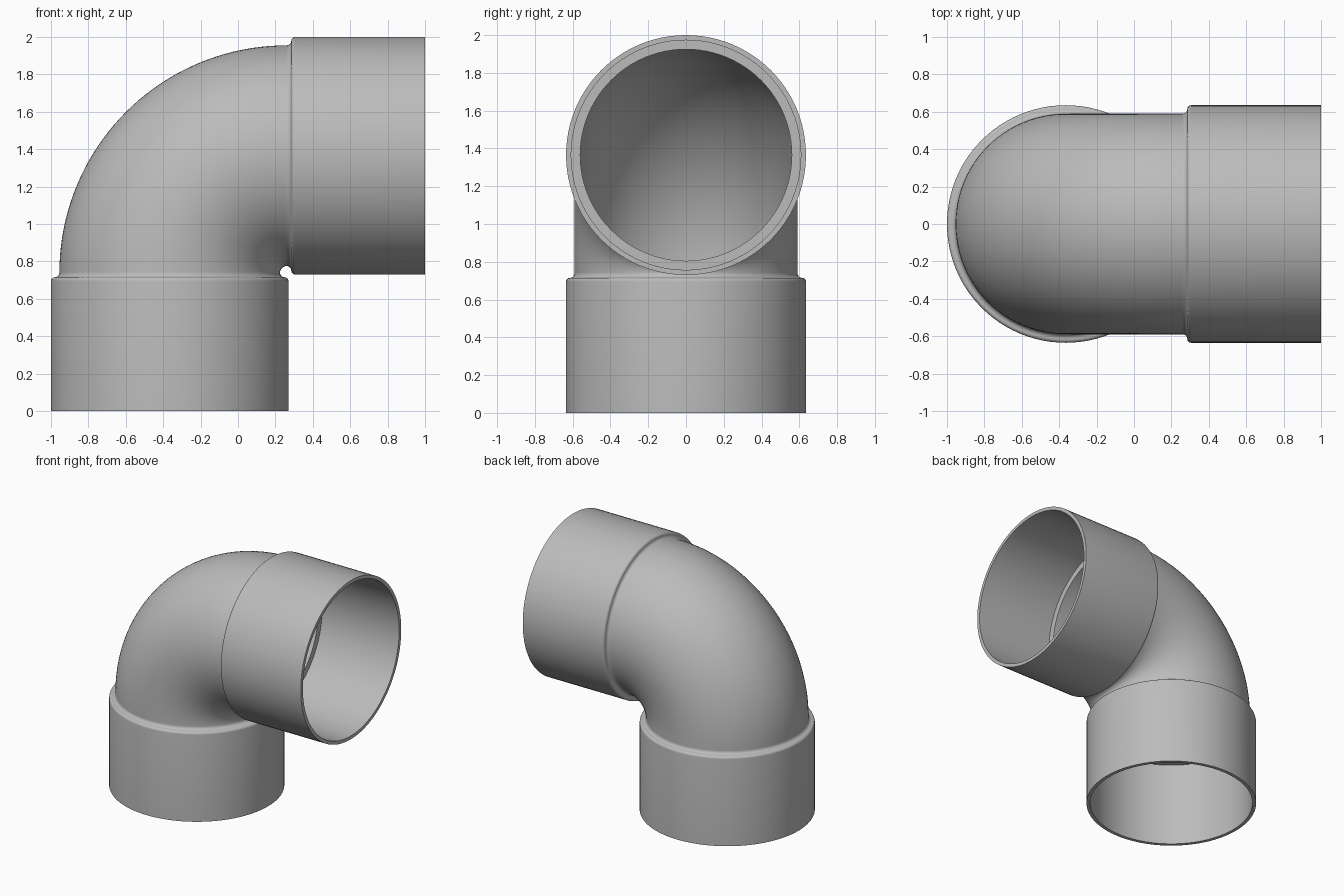
import bpy, bmesh, math
from mathutils import Matrix, Vector

if "Cube" in bpy.data.objects:
    bpy.data.objects.remove(bpy.data.objects["Cube"], do_unlink=True)

SEGMENTS = 96
OUTER, INNER = 0.59, 0.56          # elbow wall radii
SOCKET_OUTER, SOCKET_INNER = 0.635, 0.608
AXIS_X, AXIS_Z = -0.365, 1.365     # the two pipe centrelines
JOIN = 0.74                        # where a socket meets the elbow

grey = bpy.data.materials.new("pipe grey")
grey.use_nodes = True
colour = (0.5, 0.5, 0.5, 1)
grey.diffuse_color = colour
grey.node_tree.nodes["Principled BSDF"].inputs["Base Color"].default_value = colour


def finish(name, bm, matrix=Matrix()):
    """Turn a bmesh into a smooth shaded object."""
    bmesh.ops.remove_doubles(bm, verts=bm.verts, dist=1e-5)
    mesh = bpy.data.meshes.new(name)
    bm.to_mesh(mesh)
    bm.free()
    mesh.materials.append(grey)
    obj = bpy.data.objects.new(name, mesh)
    bpy.context.collection.objects.link(obj)
    obj.matrix_world = matrix
    bpy.ops.object.select_all(action="DESELECT")
    obj.select_set(True)
    bpy.context.view_layer.objects.active = obj
    bpy.ops.object.shade_smooth_by_angle(angle=math.radians(35))
    return obj


def arc(cx, cz, radius, start, end, steps=6):
    angles = [math.radians(start + (end - start) * i / steps) for i in range(steps + 1)]
    return [(cx + radius * math.cos(a), cz + radius * math.sin(a)) for a in angles]


def socket(name, matrix):
    """Revolve the socket wall: bore, ledge, rim, outside and rounded shoulder."""
    profile = [(INNER, JOIN), (INNER, 0.68), (SOCKET_INNER, 0.68),
               (SOCKET_INNER, 0), (SOCKET_OUTER, 0)]
    profile += arc(0.615, 0.695, 0.02, 0, 90)
    profile += arc(0.615, JOIN, 0.025, 270, 180)
    bm = bmesh.new()
    verts = [bm.verts.new((r, 0, z)) for r, z in profile]
    edges = [bm.edges.new(pair) for pair in zip(verts, verts[1:])]
    bmesh.ops.spin(bm, geom=verts + edges, cent=(0, 0, 0), axis=(0, 0, 1),
                   angle=math.tau, steps=SEGMENTS)
    bmesh.ops.remove_doubles(bm, verts=bm.verts, dist=1e-5)
    bmesh.ops.recalc_face_normals(bm, faces=bm.faces)
    # the outside wall must face away from the axis
    wall = max(bm.faces, key=lambda f: f.calc_center_median().xy.length)
    if wall.normal.xy.dot(wall.calc_center_median().xy) < 0:
        bmesh.ops.reverse_faces(bm, faces=bm.faces)
    return finish(name, bm, matrix)


def bend(name, radius, outward):
    """Sweep a circle through a quarter turn."""
    centre = Vector((-AXIS_X + 2 * AXIS_X + 0.625, 0, JOIN))
    bm = bmesh.new()
    ring = bmesh.ops.create_circle(bm, segments=SEGMENTS, radius=radius,
                                   matrix=Matrix.Translation((AXIS_X, 0, JOIN)))["verts"]
    bmesh.ops.spin(bm, geom=ring + bm.edges[:], cent=centre, axis=(0, 1, 0),
                   angle=math.pi / 2, steps=40)
    bmesh.ops.recalc_face_normals(bm, faces=bm.faces)
    side = max(bm.faces, key=lambda f: f.calc_center_median().y)
    if (side.normal.y > 0) != outward:
        bmesh.ops.reverse_faces(bm, faces=bm.faces)
    return finish(name, bm)


# Sockets at the bottom and at the left end
socket("bottom_socket", Matrix.Translation((AXIS_X, 0, 0)))
socket("side_socket", Matrix.Translation((1, 0, AXIS_Z)) @ Matrix.Rotation(-math.pi / 2, 4, "Y"))

# Elbow walls joining the two sockets
bend("elbow_outside", OUTER, True)
bend("elbow_inside", INNER, False)
